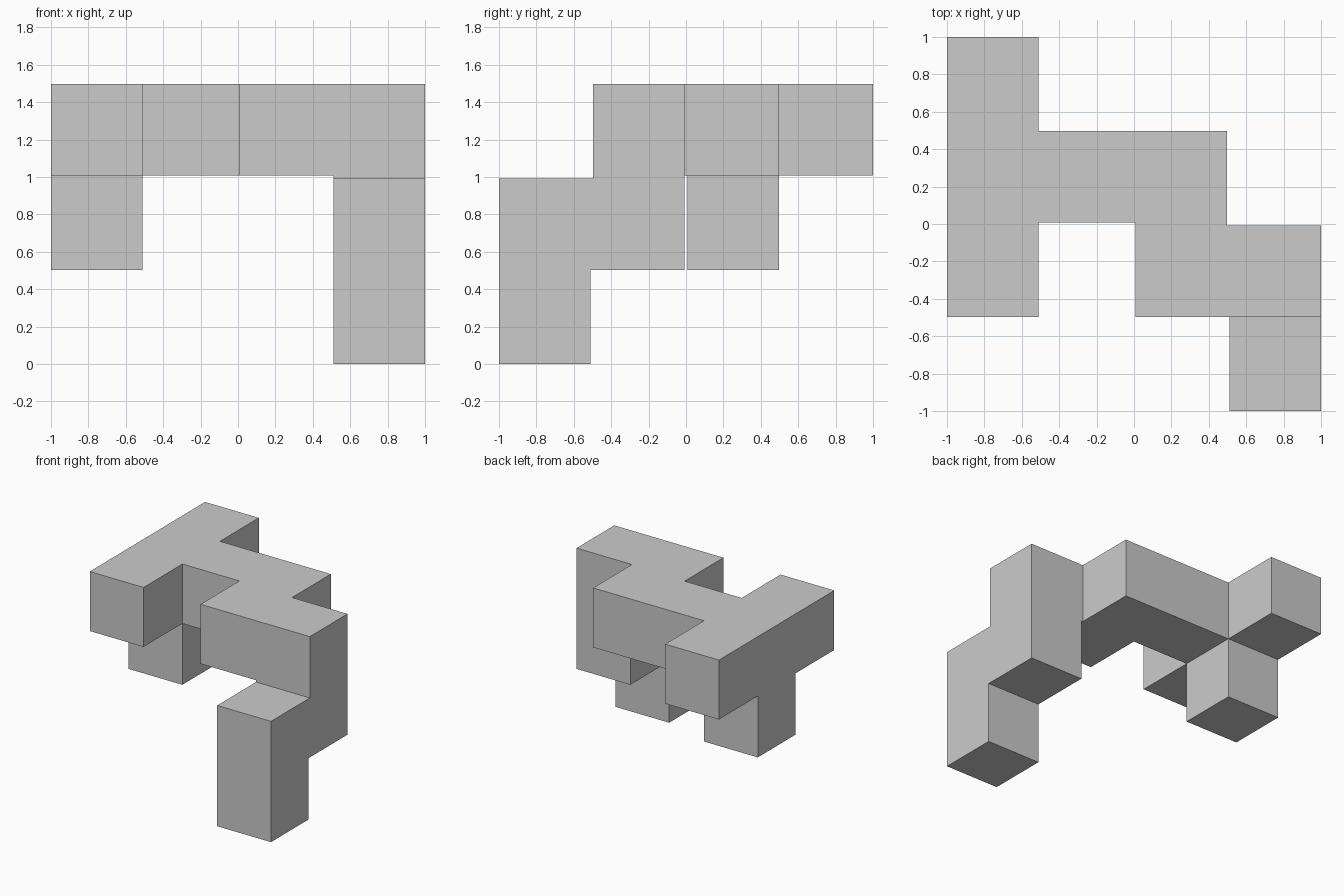
import bpy, bmesh
from mathutils import Vector

if "Cube" in bpy.data.objects:
    bpy.data.objects.remove(bpy.data.objects["Cube"])

PITCH, INSET = 0.50375, 0.0075   # grid spacing, and how far outer faces sit inside the grid

# Occupied grid cells (x, y, z)
CELLS = {
    (0, 1, 2), (0, 2, 2), (0, 3, 2),              # left bar
    (1, 2, 2), (2, 2, 2), (2, 1, 2), (3, 1, 2),   # zigzag top
    (3, 1, 1), (3, 0, 1), (3, 0, 0),              # stepped right leg
    (0, 2, 1),                                    # short left stub
}
ORIGIN = Vector((-2 * PITCH, -2 * PITCH, -INSET))


def corner(cell, signs):
    """Inset corner of a cell; signs are -1 or 1 per axis."""
    half = PITCH / 2 - INSET
    return ORIGIN + Vector([(c + 0.5) * PITCH + s * half for c, s in zip(cell, signs)])


def side_corners(axis, side):
    """Corner signs around one side of a cell, in loop order."""
    loop = []
    for a, b in ((-1, -1), (1, -1), (1, 1), (-1, 1)):
        signs = [a, b]
        signs.insert(axis, side)
        loop.append(tuple(signs))
    return loop


bm = bmesh.new()
signs_all = [(a, b, c) for a in (-1, 1) for b in (-1, 1) for c in (-1, 1)]
verts = {(c, s): bm.verts.new(corner(c, s)) for c in sorted(CELLS) for s in signs_all}

for cell in sorted(CELLS):
    for axis in range(3):
        for side in (-1, 1):
            near = list(cell)
            near[axis] += side
            near = tuple(near)
            loop = [verts[cell, s] for s in side_corners(axis, side)]
            if near not in CELLS:
                bm.faces.new(loop)           # outer face
            elif side == 1:                  # bridge to the neighbouring cell
                other = [verts[near, s] for s in side_corners(axis, -1)]
                for i in range(4):
                    j = (i + 1) % 4
                    bm.faces.new((loop[i], loop[j], other[j], other[i]))

# Merge coplanar faces into clean flat sides
bmesh.ops.recalc_face_normals(bm, faces=bm.faces)
bmesh.ops.dissolve_limit(bm, angle_limit=0.01, verts=bm.verts, edges=bm.edges)

mesh = bpy.data.meshes.new("block_structure")
bm.to_mesh(mesh)
bm.free()
bpy.context.collection.objects.link(bpy.data.objects.new("block_structure", mesh))
